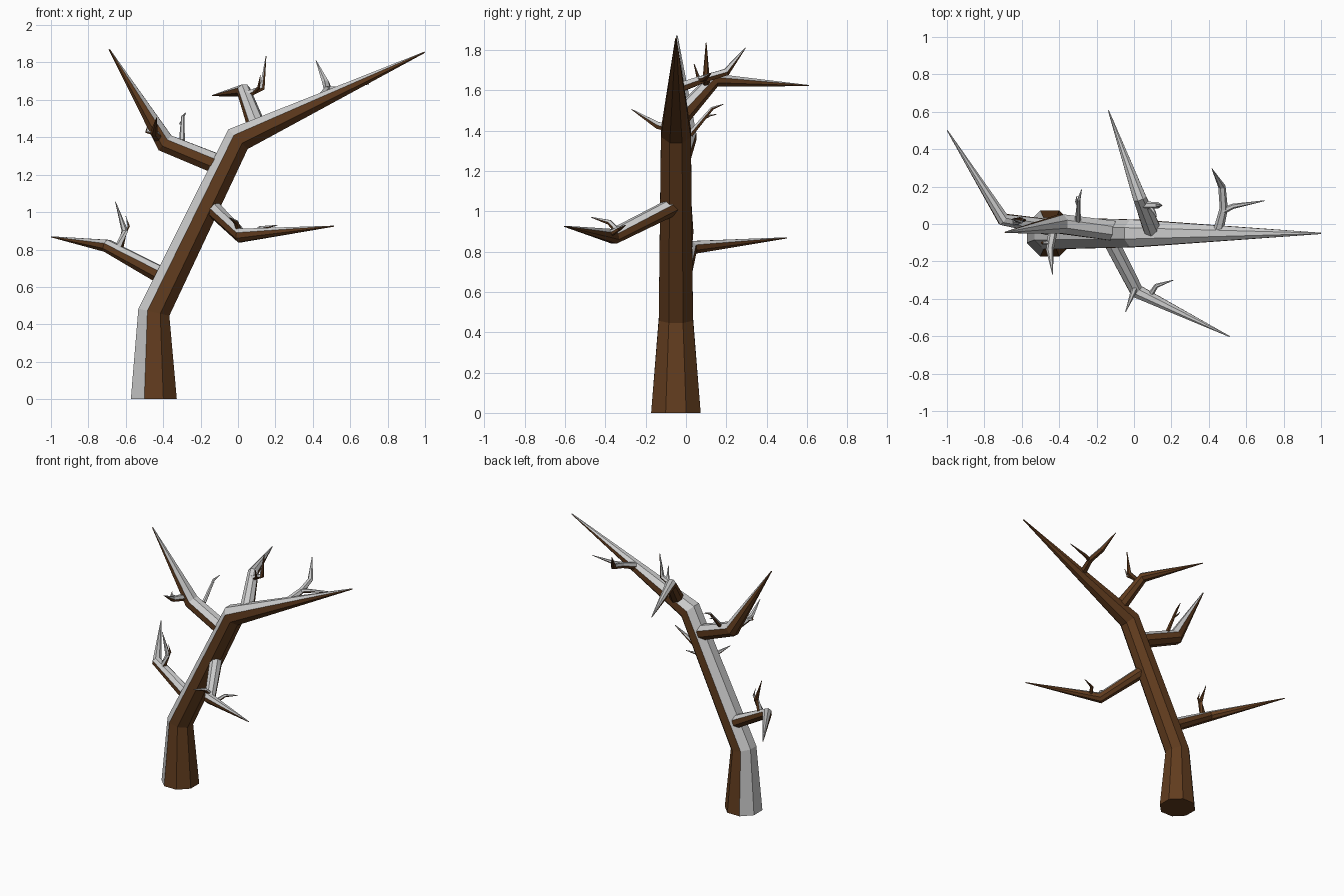
import bpy, bmesh, math
from mathutils import Vector


def material(name, color):
    m = bpy.data.materials.new(name)
    m.diffuse_color = color
    return m


GREY = material("pale_top", (0.8, 0.8, 0.8, 1))
BARK = material("bark", (0.12, 0.045, 0.013, 1))


def limb(name, path, sides=8, ref=(0, 0, 1)):
    """Flat-sided tapering tube through (x, y, z, radius); its upper strips are pale."""
    ref = Vector(ref)
    pts = [Vector(p[:3]) for p in path]
    bm = bmesh.new()
    rings = []
    for i, p in enumerate(pts):
        a = (p - pts[i - 1]).normalized() if i else Vector()
        b = (pts[i + 1] - p).normalized() if i < len(pts) - 1 else Vector()
        t = (a + b).normalized()
        up = (ref - t * ref.dot(t)).normalized()
        side = t.cross(up)
        ring = []
        for k in range(sides):
            ang = 2 * math.pi * (k + 0.5) / sides
            ring.append(bm.verts.new(p + path[i][3] * (up * math.cos(ang) + side * math.sin(ang))))
        rings.append(ring)
    for r0, r1 in zip(rings, rings[1:]):
        for k in range(sides):
            n = (k + 1) % sides
            f = bm.faces.new((r0[k], r0[n], r1[n], r1[k]))
            f.material_index = 0 if math.cos(2 * math.pi * (k + 1) / sides) > 0.3 else 1
    bm.faces.new(rings[0][::-1]).material_index = 1
    bm.faces.new(rings[-1]).material_index = 1
    bmesh.ops.recalc_face_normals(bm, faces=bm.faces)
    me = bpy.data.meshes.new(name)
    bm.to_mesh(me)
    bm.free()
    me.materials.append(GREY)
    me.materials.append(BARK)
    ob = bpy.data.objects.new(name, me)
    bpy.context.collection.objects.link(ob)


# leaning trunk running out into the top right limb
limb("trunk", [(-.45, -.05, 0, .133), (-.45, -.05, .465, .092),
               (0, -.05, 1.39, .08), (.998, -.05, 1.855, .004)], ref=(-1, 0, 0))

# main branches
limb("low_left_branch", [(-.38, -.03, .645, .05), (-.70, .025, .82, .036), (-.998, .5, .868, .003)])
limb("front_branch", [(-.14, -.06, 1.025, .045), (.015, -.36, .875, .04), (.512, -.602, .925, .003)])
limb("upper_left_branch", [(-.08, -.04, 1.245, .058), (-.39, 0, 1.37, .056), (-.688, -.045, 1.87, .004)])
limb("back_branch", [(.10, -.035, 1.46, .05), (.03, .14, 1.65, .038), (-.137, .608, 1.623, .003)])

# side twigs, each listed as its path
twigs = {
    "low_left": [[(-.64, .01, .80, .026), (-.605, .02, .90, .018), (-.655, .025, 1.055, .002)],
                 [(-.615, .02, .87, .010), (-.585, .02, .925, .008), (-.60, .02, .98, .002)]],
    "front": [[(.01, -.33, .89, .018), (-.01, -.38, .945, .014), (-.045, -.47, .97, .002)],
              [(.08, -.39, .88, .016), (.12, -.33, .915, .012), (.21, -.30, .93, .002)]],
    "upper_left": [[(-.43, -.02, 1.40, .026), (-.45, -.14, 1.425, .020), (-.435, -.27, 1.505, .002)],
                   [(-.45, -.10, 1.42, .012), (-.49, -.10, 1.43, .009), (-.485, -.10, 1.46, .002)],
                   [(-.30, .02, 1.38, .016), (-.295, .13, 1.51, .009), (-.28, .185, 1.53, .002)],
                   [(-.298, .09, 1.46, .007), (-.31, .12, 1.475, .005), (-.305, .15, 1.48, .002)]],
    "back": [[(.03, .10, 1.62, .022), (.13, .10, 1.665, .017), (.15, .10, 1.835, .002)],
             [(.09, .09, 1.645, .012), (.11, .06, 1.665, .009), (.12, .04, 1.73, .002)]],
    "right_limb": [[(.45, -.04, 1.61, .028), (.48, .085, 1.655, .022), (.47, .20, 1.69, .020),
                    (.417, .295, 1.81, .002)],
                   [(.475, .07, 1.655, .018), (.53, .095, 1.66, .014), (.70, .125, 1.685, .002)]],
}
for part, paths in twigs.items():
    for i, path in enumerate(paths, 1):
        limb(f"{part}_twig_{i}", path, sides=6)
